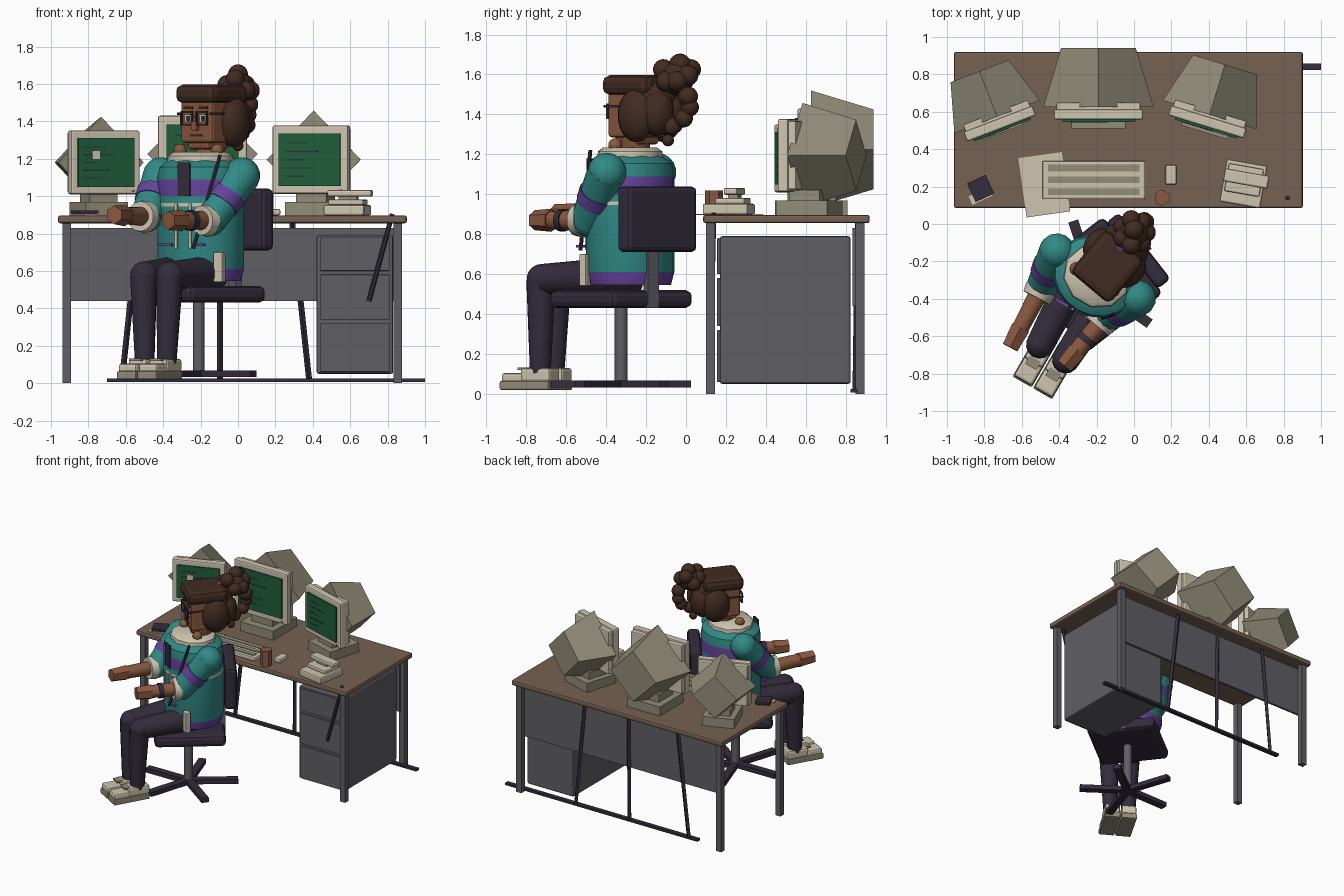
import bpy, bmesh, math
from mathutils import Matrix, Vector

if "Cube" in bpy.data.objects:
    bpy.data.objects.remove(bpy.data.objects["Cube"])

COLOURS = {
    "teal": (.030, .255, .240), "purple": (.130, .055, .330), "dark": (.034, .026, .046),
    "hair": (.054, .024, .015), "skin": (.255, .100, .050), "cream": (.620, .560, .430),
    "khaki": (.290, .265, .190), "metal": (.115, .115, .130), "wood": (.180, .120, .085),
    "green": (.014, .110, .042)}
MATS = {}
for n, c in COLOURS.items():
    MATS[n] = bpy.data.materials.new(n)
    MATS[n].diffuse_color = (*c, 1)

M = Matrix()  # current part frame


def frame(x=0, y=0, deg=0):
    global M
    M = Matrix.Translation((x, y, 0)) @ Matrix.Rotation(math.radians(deg), 4, 'Z')


def finish(name, bm, mats, smooth=False, bevel=0):
    bmesh.ops.recalc_face_normals(bm, faces=bm.faces)
    me = bpy.data.meshes.new(name)
    bm.to_mesh(me)
    bm.free()
    for m in mats:
        me.materials.append(MATS[m])
    ob = bpy.data.objects.new(name, me)
    bpy.context.collection.objects.link(ob)
    ob.matrix_world = M
    if bevel:
        b = ob.modifiers.new("bevel", 'BEVEL')
        b.width, b.segments = bevel, 2
    if smooth:
        bpy.ops.object.select_all(action='DESELECT')
        ob.select_set(True)
        bpy.context.view_layer.objects.active = ob
        bpy.ops.object.shade_smooth_by_angle(angle=math.radians(40))
    return ob


def box(name, mat, size, loc, rz=0, bevel=0):
    bm = bmesh.new()
    mx = Matrix.Translation(loc) @ Matrix.Rotation(math.radians(rz), 4, 'Z') @ Matrix.Diagonal((*size, 1))
    bmesh.ops.create_cube(bm, size=1, matrix=mx)
    return finish(name, bm, [mat], bevel=bevel)


def tube(name, mat, p, q, r1, r2=None, n=14):
    p, q = Vector(p), Vector(q)
    d = q - p
    mx = Matrix.Translation((p + q) / 2) @ d.to_track_quat('Z', 'Y').to_matrix().to_4x4()
    bm = bmesh.new()
    bmesh.ops.create_cone(bm, cap_ends=True, segments=n, radius1=r1,
                          radius2=r1 if r2 is None else r2, depth=d.length, matrix=mx)
    return finish(name, bm, [mat], smooth=n > 8)


def ball(name, mat, loc, r):
    r = (r, r, r) if isinstance(r, (int, float)) else r
    bm = bmesh.new()
    bmesh.ops.create_uvsphere(bm, u_segments=14, v_segments=9, radius=1,
                              matrix=Matrix.Translation(loc) @ Matrix.Diagonal((*r, 1)))
    return finish(name, bm, [mat], smooth=True)


def lathe(name, rings, sx, sy, n=20):
    """rings: (z, radius, colour of the band above)"""
    bm = bmesh.new()
    mats = list(dict.fromkeys(r[2] for r in rings))
    loops = [[bm.verts.new((sx * r * math.cos(2 * math.pi * i / n), sy * r * math.sin(2 * math.pi * i / n), z))
              for i in range(n)] for z, r, _ in rings]
    for k in range(len(rings) - 1):
        for i in range(n):
            j = (i + 1) % n
            f = bm.faces.new((loops[k][i], loops[k][j], loops[k + 1][j], loops[k + 1][i]))
            f.material_index = mats.index(rings[k][2])
    bm.faces.new(loops[0])
    bm.faces.new(loops[-1])
    return finish(name, bm, mats, smooth=True)


# Desk
box("desk_top", "wood", (1.866, .835, .042), (-.03, .503, .876), bevel=.012)
for x in (-.915, .855):
    for y in (.123, .872):
        box("desk_leg", "metal", (.046, .044, .855), (x, y, .4275))
box("modesty_panel", "metal", (1.75, .018, .39), (-.03, .842, .635))
box("drawer_cabinet", "metal", (.41, .655, .74), (.625, .497, .42), bevel=.012)
for z, h in ((.69, .18), (.46, .24), (.19, .26)):
    box("drawer_front", "metal", (.37, .016, h), (.625, .164, z), bevel=.004)
box("floor_bar", "dark", (1.7, .034, .018), (.15, .841, .016))
for x0, x1 in ((-.53, -.62), (-.095, -.095), (.29, .38)):
    tube("back_strut", "dark", (x0, .862, .856), (x1, .85, .02), .016, n=4)
tube("hanging_rod", "dark", (.825, .14, .905), (.7, .13, .44), .013, n=6)


# Monitors
def monitor(x, y, deg, s, cz):
    frame(x, y, deg)
    tube("monitor_back", "khaki", (0, .025, cz), (0, .025 + .315 * s, cz), .295 * s, .2 * s, n=4)
    box("monitor_case", "cream", (.45 * s, .06, .385 * s), (0, .02, cz), bevel=.008)
    box("monitor_bezel", "cream", (.475 * s, .055, .41 * s), (0, -.015, cz), bevel=.01)
    box("screen", "green", (.385 * s, .014, .315 * s), (0, -.047, cz))
    box("monitor_base", "khaki", (.29 * s, .3 * s, .075), (0, .06, .932))
    top = cz - .2 * s
    box("monitor_neck", "khaki", (.19 * s, .18 * s, top - .95), (0, .06, (top + .96) / 2))
    box("power_button", "wood", (.02, .006, .01), (.19 * s, -.044, cz - .185 * s))
    for k in range(5):
        w = (.14, .2, .1, .17, .12)[k] * s
        box("screen_text", "dark", (w, .003, .007), (-.15 * s + w / 2, -.0545, cz + (.1 - .05 * k) * s))


monitor(-.723, .55, 21, .83, 1.18)
box("screen_window", "cream", (.045, .006, .045), (-.06, -.056, 1.22))
monitor(-.19, .6, 0, 1, 1.225)
monitor(.397, .56, -17, .89, 1.195)

# Things on the desk
frame()
box("keyboard", "cream", (.55, .205, .032), (-.215, .235, .913), bevel=.008)
for y in (.173, .237, .300):
    box("key_row", "khaki", (.49, .036, .008), (-.215, y, .931))
box("paper_sheet", "cream", (.235, .32, .005), (-.48, .21, .899), rz=8)
box("mouse", "cream", (.06, .105, .035), (.197, .263, .914), bevel=.01)
tube("mug", "skin", (.15, .14, .896), (.15, .14, 1.02), .045, n=6)
box("notebook", "dark", (.11, .11, .018), (-.82, .19, .915), rz=25)
box("notebook_cover", "purple", (.09, .09, .008), (-.82, .19, .902), rz=25)
box("notebook_tray", "cream", (.12, .05, .01), (-.82, .15, .90), rz=25)
frame(.585, .215, -10)
box("phone_base", "cream", (.22, .23, .055), (0, 0, .925), bevel=.01)
box("phone_top", "cream", (.19, .15, .03), (0, .02, .967), bevel=.008)
box("phone_cradle", "khaki", (.10, .05, .02), (0, .03, .99))
box("phone_handset", "cream", (.24, .07, .035), (.01, .03, 1.015), bevel=.01)

# Swivel chair
frame(-.21, -.325)
for k in range(5):
    a = math.radians(108.7 + 72 * k)
    box("chair_foot", "dark", (.36, .055, .036), (.18 * math.cos(a), .18 * math.sin(a), .05), rz=math.degrees(a))
tube("chair_post", "metal", (0, 0, .05), (0, 0, .45), .032)
frame(-.21, -.325, -52)
box("chair_seat", "dark", (.52, .52, .09), (0, 0, .475), bevel=.03)
box("chair_back_support", "metal", (.07, .04, .32), (0, .245, .59))
box("chair_back", "dark", (.45, .09, .33), (0, .295, .875), bevel=.025)

# Body: jacket with coloured bands
frame(-.2, -.28, -30)
lathe("jacket", [(.545, .205, "purple"), (.61, .222, "teal"), (.945, .222, "cream"), (.963, .222, "teal"),
                 (1.0, .222, "purple"), (1.09, .222, "teal"), (1.155, .212, "teal"), (1.2, .15, "teal")], 1.08, .97)
lathe("collar", [(1.16, .17, "cream"), (1.175, .185, "cream"), (1.215, .18, "cream"), (1.235, .15, "cream")], 1, .9, 10)
box("shirt_strip", "dark", (.075, .012, .18), (.02, -.213, 1.09))
for x in (-.025, .06):
    box("jacket_string", "cream", (.014, .01, .24), (x, -.216, .84))
for x in (-.09, .11):
    box("zip_bar", "purple", (.08, .02, .014), (x, -.215, .74))
box("hip_tag", "cream", (.055, .04, .16), (.2, -.145, .62), bevel=.006)
tube("lanyard_rod", "dark", (.19, -.12, 1.22), (.09, -.235, .72), .01, n=6)
tube("neck", "skin", (.02, .04, 1.18), (.05, .06, 1.32), .075)

# Legs and shoes
for s in (-1, 1):
    tube("thigh", "dark", (s * .1, -.03, .59), (s * .08, -.46, .575), .095, .076)
    ball("knee", "dark", (s * .08, -.465, .575), .076)
    tube("shin", "dark", (s * .08, -.47, .57), (s * .068, -.48, .1), .073, .052)
    box("shoe_sole", "khaki", (.118, .285, .045), (s * .063, -.545, .042), bevel=.008)
    box("shoe_heel", "cream", (.112, .17, .07), (s * .063, -.485, .095), bevel=.015)
    box("shoe_toe", "cream", (.112, .13, .05), (s * .063, -.615, .08), bevel=.015)
    box("shoe_strap", "khaki", (.07, .05, .012), (s * .063, -.57, .125))
    ball("collar_bead", "skin", (s * .115, -.02, 1.245), .035)


# Arms
def arm(side, shoulder, cuff, tip):
    a, b, t = Vector(shoulder), Vector(cuff), Vector(tip)
    ball(side + "_shoulder", "teal", a, .098)
    tube(side + "_sleeve", "teal", a, b, .098, .085)
    tube(side + "_sleeve_band", "purple", a.lerp(b, .42), a.lerp(b, .64), .099, .095)
    d = (t - b).normalized()
    ball(side + "_elbow", "teal", b, .084)
    tube(side + "_cuff", "cream", b + d * .02, b + d * .07, .088, .08)
    tube(side + "_forearm", "skin", b, b.lerp(t, .75), .052, .046)
    tube(side + "_hand", "skin", b.lerp(t, .68), t, .058, .05, n=6)
    return b, t


arm("right", (-.25, .01, 1.11), (-.225, -.19, .89), (-.21, -.56, .9))
b, t = arm("left", (.25, .01, 1.11), (.15, -.16, .87), (.09, -.5, .87))
tube("wristband", "dark", b.lerp(t, .42), b.lerp(t, .52), .056)

# Head
frame(-.12, -.2, -40)
box("face", "skin", (.22, .25, .23), (0, -.035, 1.40), bevel=.015)
box("chin", "skin", (.15, .17, .05), (0, -.06, 1.275), bevel=.015)
box("nose", "skin", (.035, .03, .05), (0, -.17, 1.375), bevel=.006)
box("mouth", "hair", (.08, .008, .012), (0, -.161, 1.325))
for s in (-1, 1):
    x = s * .052
    box("eye", "cream", (.05, .008, .045), (x, -.163, 1.415))
    box("pupil", "dark", (.022, .008, .03), (x, -.167, 1.413))
    box("eyebrow", "hair", (.06, .012, .014), (x, -.163, 1.472))
    for z in (1.382, 1.45):
        box("glasses_rim", "dark", (.078, .012, .009), (x, -.178, z))
    for e in (-.036, .036):
        box("glasses_side", "dark", (.009, .012, .07), (x + e, -.178, 1.416))
    box("glasses_temple", "dark", (.01, .16, .012), (s * .113, -.1, 1.44))
    ball("side_hair", "hair", (s * .105, .025, 1.395), (.08, .105, .135))
    ball("back_hair", "hair", (s * .05, .11, 1.41), (.09, .09, .12))
box("glasses_bridge", "dark", (.03, .012, .01), (0, -.178, 1.425))
box("hair_cap", "hair", (.275, .3, .1), (0, -.035, 1.547), bevel=.035)
ball("hair_crown", "hair", (0, .06, 1.49), (.13, .12, .1))

# Curly bun and loose curls
frame()
ball("bun_core", "hair", (0, -.045, 1.58), .085)
ball("hair_tie", "purple", (-.065, -.12, 1.565), (.045, .045, .04))
for k in range(7):
    a = 2 * math.pi * k / 7
    ball("bun_curl", "hair", (.066 * math.cos(a), -.045 + .07 * math.sin(a), 1.565 + .03 * (k % 3)), .052)
for p, r in (((0, -.03, 1.65), .055), ((.06, .01, 1.49), .05), ((.055, .02, 1.435), .045),
             ((.05, -.01, 1.38), .045), ((.02, -.07, 1.34), .045), ((.0, -.09, 1.27), .03)):
    ball("loose_curl", "hair", p, r)

for m in bpy.data.materials:
    if m.users and not m.is_grease_pencil:
        m.use_nodes = True
        m.node_tree.nodes["Principled BSDF"].inputs["Base Color"].default_value = m.diffuse_color
